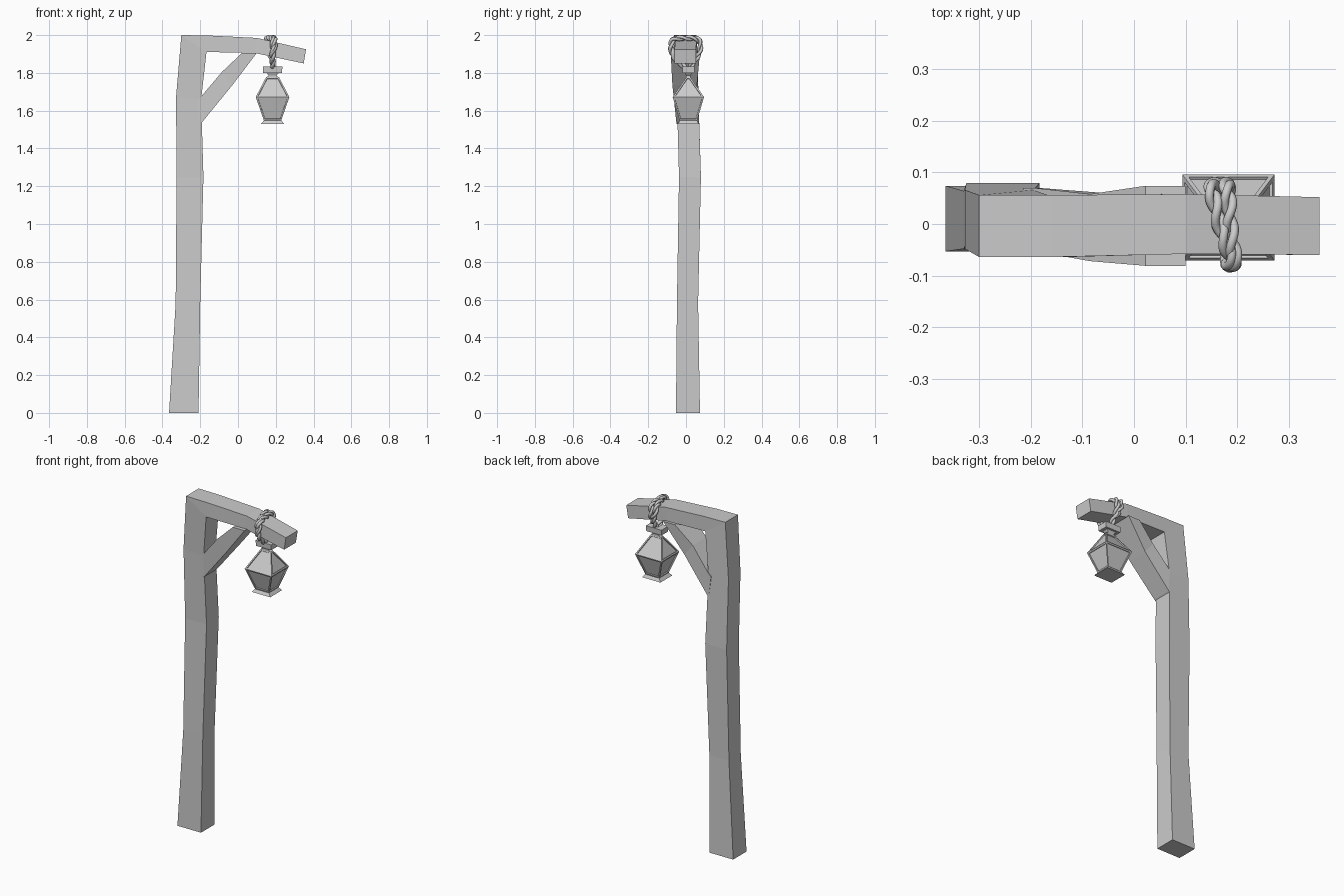
import bpy, bmesh, math
from mathutils import Vector

if "Cube" in bpy.data.objects:
    bpy.data.objects.remove(bpy.data.objects["Cube"])

LX, LY = 0.183, 0.0125  # lantern axis


def finish(name, bm):
    bmesh.ops.recalc_face_normals(bm, faces=bm.faces[:])
    me = bpy.data.meshes.new(name)
    bm.to_mesh(me)
    bm.free()
    ob = bpy.data.objects.new(name, me)
    bpy.context.collection.objects.link(ob)
    return ob


def loft(bm, rings):
    """Skin four-sided rings and cap both ends; returns the side faces."""
    vs = [[bm.verts.new(p) for p in r] for r in rings]
    sides = []
    for a, b in zip(vs, vs[1:]):
        for i in range(4):
            j = (i + 1) % 4
            sides.append(bm.faces.new((a[i], a[j], b[j], b[i])))
    bm.faces.new(vs[0][::-1])
    bm.faces.new(vs[-1])
    return sides


def timber(name, sections):
    """Sections: outer x, z, inner x, z, front y, back y."""
    bm = bmesh.new()
    loft(bm, [[(ox, y0, oz), (ix, y0, iz), (ix, y1, iz), (ox, y1, oz)]
              for ox, oz, ix, iz, y0, y1 in sections])
    return finish(name, bm)


def stack(name, levels, inset=0):
    """Levels: z, half x, half y, around the lantern axis."""
    bm = bmesh.new()
    sides = loft(bm, [[(LX + sx * hx, LY + sy * hy, z)
                       for sx, sy in ((-1, -1), (1, -1), (1, 1), (-1, 1))]
                      for z, hx, hy in levels])
    bmesh.ops.recalc_face_normals(bm, faces=bm.faces[:])
    if inset:
        bmesh.ops.inset_individual(bm, faces=sides, thickness=inset, use_even_offset=True)
        bmesh.ops.inset_individual(bm, faces=sides, thickness=0.0005, depth=-0.006)
    return finish(name, bm)


# Post that turns the corner into the beam
timber("post_and_beam", [
    (-0.365, 0.00, -0.209, 0.00, -0.053, 0.074),
    (-0.330, 0.58, -0.200, 0.58, -0.048, 0.064),
    (-0.325, 1.25, -0.183, 1.25, -0.037, 0.079),
    (-0.328, 1.67, -0.195, 1.66, -0.048, 0.066),
    (-0.300, 2.00, -0.167, 1.91, -0.064, 0.056),
    (-0.160, 1.998, -0.130, 1.91, -0.064, 0.056),
    (0.100, 1.985, 0.090, 1.905, -0.058, 0.058),
    (0.360, 1.925, 0.348, 1.850, -0.060, 0.052),
])

# Diagonal brace
timber("brace", [
    (-0.215, 1.655, -0.200, 1.53, -0.050, 0.070),
    (-0.195, 1.675, -0.185, 1.545, -0.052, 0.070),
    (-0.085, 1.805, -0.030, 1.735, -0.072, 0.058),
    (0.022, 1.906, 0.100, 1.906, -0.081, 0.074),
])

# Lantern body: framed panels above and below the waist
stack("lantern_body", [(1.548, 0.046, 0.046), (1.672, 0.089, 0.083),
                       (1.778, 0.034, 0.010)], inset=0.008)
stack("lantern_base", [(1.53, 0.061, 0.056), (1.556, 0.040, 0.040)])
stack("lantern_neck", [(1.775, 0.036, 0.012), (1.785, 0.020, 0.012), (1.803, 0.034, 0.020)])
stack("lantern_cap", [(1.80, 0.050, 0.031), (1.833, 0.052, 0.033)])


def smooth_path(pts, n=16):
    pts = [Vector(p) for p in pts]
    ext = [2 * pts[0] - pts[1]] + pts + [2 * pts[-1] - pts[-2]]
    out = []
    for a, b, c, d in zip(ext, ext[1:], ext[2:], ext[3:]):
        for k in range(n):
            t = k / n
            out.append(0.5 * (2 * b + (c - a) * t + (2 * a - 5 * b + 4 * c - d) * t * t
                              + (3 * b - a - 3 * c + d) * t ** 3))
    return out + [pts[-1]]


def rope(name, pts, radius=0.0085, offset=0.0078, pitch=0.10):
    """Two strands twisted around a smooth path."""
    path = smooth_path(pts)
    cu = bpy.data.curves.new(name, 'CURVE')
    cu.dimensions = '3D'
    cu.bevel_depth, cu.bevel_resolution, cu.use_fill_caps = radius, 3, True
    for phase in (0, math.pi):
        sp = cu.splines.new('POLY')
        sp.points.add(len(path) - 1)
        dist = 0
        for i, p in enumerate(path):
            if i:
                dist += (p - path[i - 1]).length
            tan = (path[min(i + 1, len(path) - 1)] - path[max(i - 1, 0)]).normalized()
            u = (Vector((1, 0, 0)) - tan * tan.x).normalized()
            v = tan.cross(u)
            a = phase + dist / pitch * math.tau
            sp.points[i].co = (*(p + offset * (u * math.cos(a) + v * math.sin(a))), 1)
    ob = bpy.data.objects.new(name, cu)
    bpy.context.collection.objects.link(ob)
    bpy.ops.object.select_all(action='DESELECT')
    ob.select_set(True)
    bpy.context.view_layer.objects.active = ob
    bpy.ops.object.convert(target='MESH')
    bpy.ops.object.shade_smooth_by_angle(angle=math.radians(50))


# Two rope turns over the beam, both tied to the lantern cap
for name, back, top, front in (("rope_left", 0.150, 0.166, 0.184),
                               ("rope_right", 0.180, 0.186, 0.194)):
    rope(name, [(LX, 0.016, 1.82), (LX, 0.045, 1.865), ((back + LX) / 2, 0.070, 1.905),
                (back, 0.075, 1.955), (back + 0.003, 0.055, 1.981), (top, 0, 1.984),
                (front, -0.060, 1.979), (front, -0.079, 1.950), (LX, -0.070, 1.895),
                (LX, -0.035, 1.855), (LX, 0.006, 1.82)])
